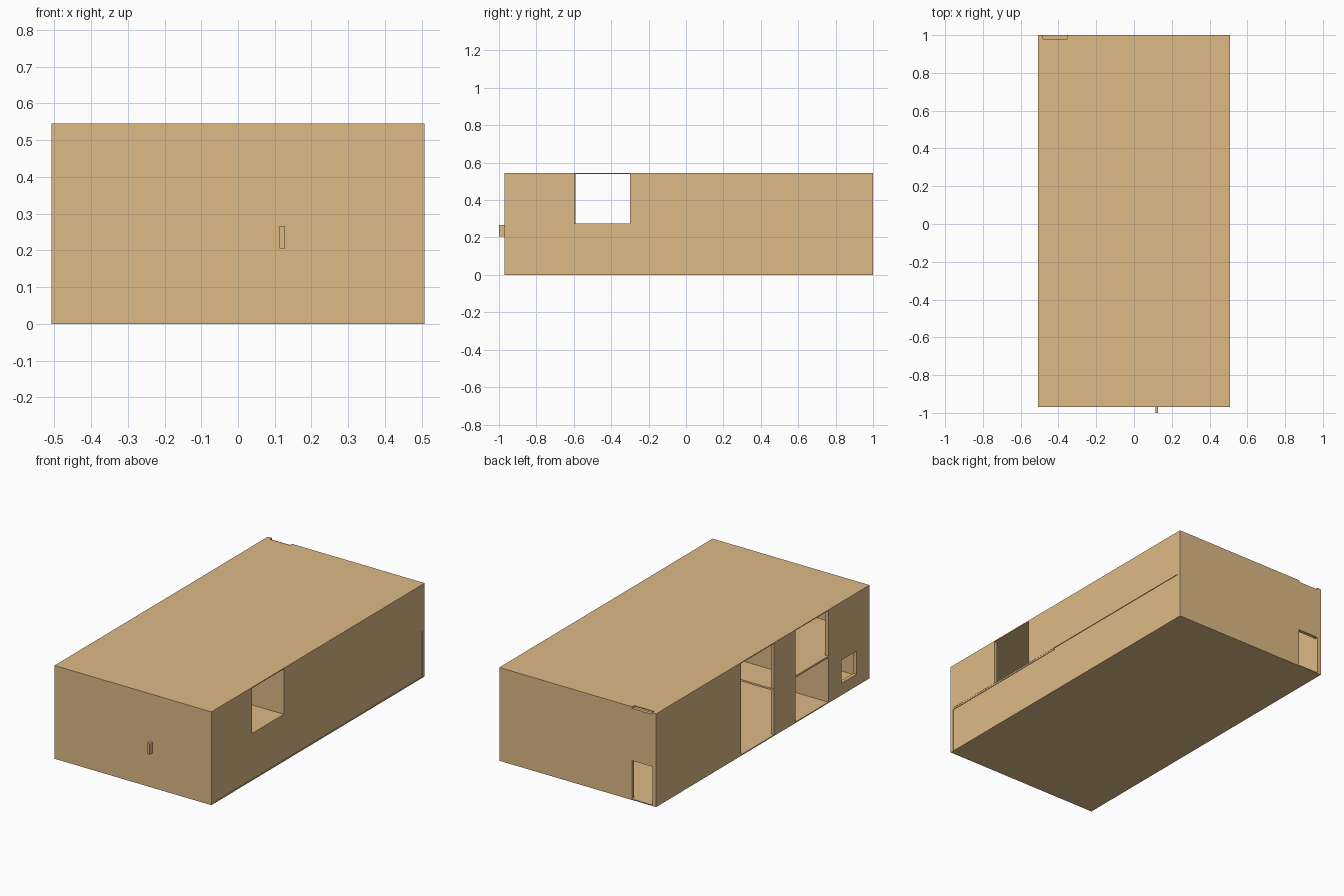
import bpy

if "Cube" in bpy.data.objects:
    bpy.data.objects.remove(bpy.data.objects["Cube"])

mat = bpy.data.materials.new("tan")
mat.diffuse_color = (0.73, 0.49, 0.24, 1)
mat.use_nodes = True
mat.node_tree.nodes["Principled BSDF"].inputs["Base Color"].default_value = mat.diffuse_color


def box(name, x, y, z):
    """Box from (min, max) ranges."""
    bpy.ops.mesh.primitive_cube_add(size=1, location=[(a + b) / 2 for a, b in (x, y, z)])
    ob = bpy.context.object
    ob.name = name
    ob.scale = [b - a for a, b in (x, y, z)]
    bpy.ops.object.transform_apply(location=True, rotation=False, scale=True)
    ob.data.materials.append(mat)
    return ob


def cut(ob, x, y, z):
    """Cut a box-shaped opening."""
    cutter = box("cutter", x, y, z)
    mod = ob.modifiers.new("opening", 'BOOLEAN')
    mod.operation, mod.solver, mod.object = 'DIFFERENCE', 'EXACT', cutter
    bpy.context.view_layer.objects.active = ob
    bpy.ops.object.modifier_apply(modifier=mod.name)
    bpy.data.objects.remove(cutter, do_unlink=True)


W, F, B, H = 0.507, -0.97, 1.0, 0.545    # half width, front, back, height
T = 0.02                                 # wall thickness
BASE, MID0, MID1, CEIL = 0.006, 0.265, 0.275, 0.54
yf, yb = F + T, B - T

# Slabs: ground, half-depth upper floor, roof
box("ground_floor", (-W, W), (F, B), (0, BASE))
box("upper_floor", (-W + 0.001, W - 0.001), (yf, -0.085), (MID0, MID1))
box("roof", (-W, W), (F, yb), (CEIL, H))

# Front wall with handle
box("front_wall", (-W, W), (F, yf), (BASE, CEIL))
box("front_handle", (0.113, 0.128), (-1.0, F), (0.205, 0.267))

# Back wall with doorway and shallow notch in its top edge
back = box("back_wall", (-W, W), (yb, B), (BASE, H))
cut(back, (-0.485, -0.35), (yb - 0.05, B + 0.05), (-0.01, 0.23))
cut(back, (-0.482, -0.352), (yb - 0.05, B + 0.05), (CEIL - 0.005, H + 0.05))

# Left wall: tall opening, two stacked openings, small window
left = box("left_wall", (-W, -W + T), (yf, yb), (BASE, CEIL))
for y, z in [((-0.09, 0.214), (-0.01, CEIL + 0.01)),
             ((-0.59, -0.285), (-0.01, MID0)),
             ((-0.59, -0.285), (MID1, CEIL + 0.01)),
             ((-0.85, -0.711), (0.07, 0.205))]:
    cut(left, (-W - 0.05, -W + T + 0.05), y, z)

# Right wall: upper storey slightly overhangs the lower one
box("right_lower_wall", (W - T, W - 0.004), (yf, yb), (BASE, MID1))
right = box("right_upper_wall", (W - T, W), (yf, yb), (MID1, CEIL))
cut(right, (W - T - 0.05, W + 0.05), (-0.595, -0.30), (MID1 - 0.05, CEIL + 0.01))

# Inner partitions
box("lower_partition", (-W + T, W - T), (-0.61, -0.59), (BASE, MID0))
box("upper_partition", (-W + T, W - T), (-0.30, -0.28), (MID1, CEIL))
